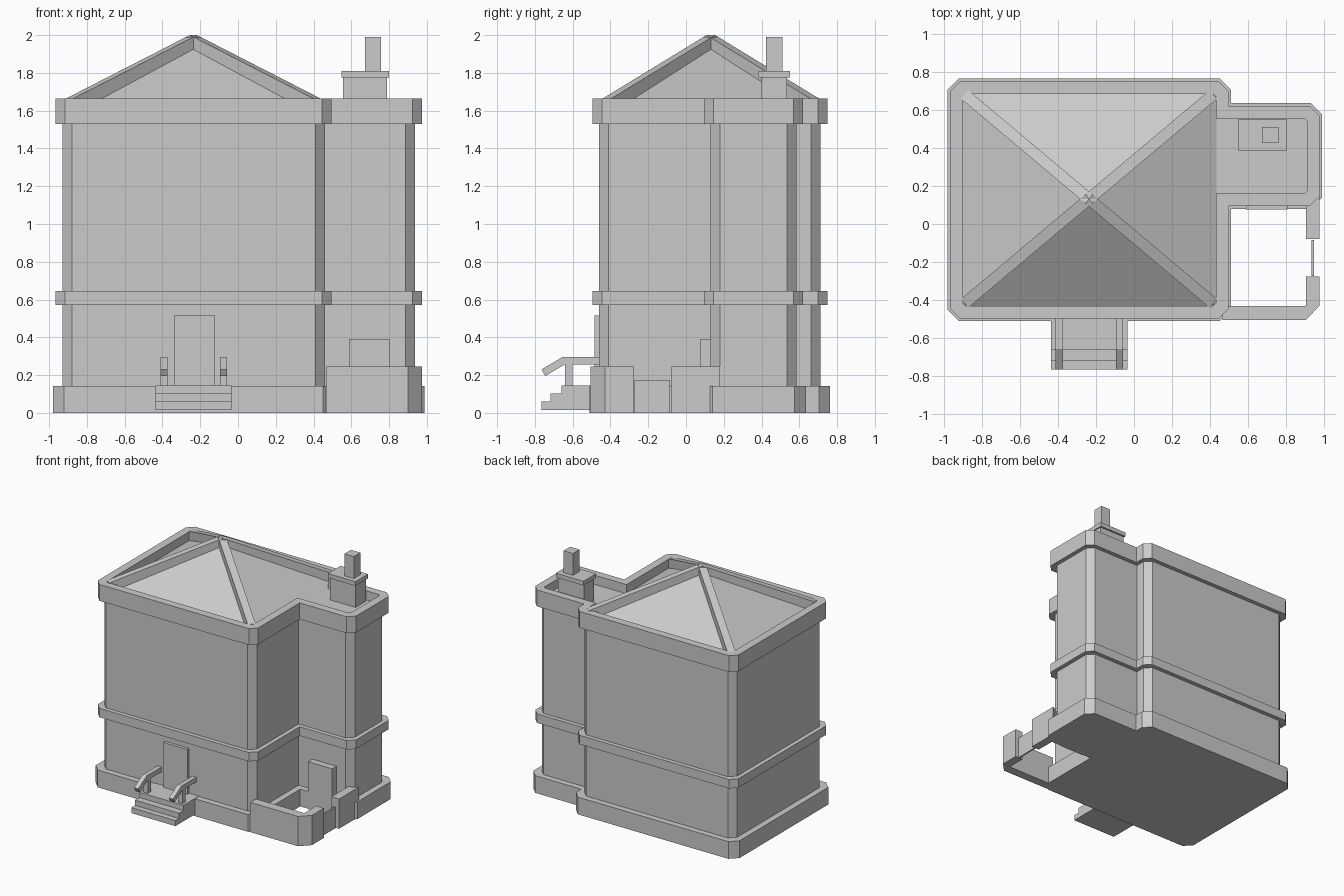
import bpy, bmesh
from mathutils import Vector

cube = bpy.data.objects.get("Cube")
if cube:
    bpy.data.objects.remove(cube, do_unlink=True)

grey = bpy.data.materials.new("plain_grey")
grey.use_nodes = True
grey.diffuse_color = (0.6, 0.6, 0.6, 1)
grey.node_tree.nodes["Principled BSDF"].inputs["Base Color"].default_value = grey.diffuse_color


def finish(name, bm):
    bmesh.ops.recalc_face_normals(bm, faces=bm.faces)
    mesh = bpy.data.meshes.new(name)
    bm.to_mesh(mesh)
    bm.free()
    mesh.materials.append(grey)
    obj = bpy.data.objects.new(name, mesh)
    bpy.context.collection.objects.link(obj)
    return obj


def extrude(name, points, shift):
    """Solid made by pushing a flat polygon along a vector."""
    bm = bmesh.new()
    face = bm.faces.new([bm.verts.new(p) for p in points])
    top = bmesh.ops.extrude_face_region(bm, geom=[face], use_keep_orig=True)
    verts = [g for g in top["geom"] if isinstance(g, bmesh.types.BMVert)]
    bmesh.ops.translate(bm, verts=verts, vec=Vector(shift))
    return finish(name, bm)


def prism(name, outline, z0, z1):
    return extrude(name, [(x, y, z0) for x, y in outline], (0, 0, z1 - z0))


def box(name, x0, x1, y0, y1, z0, z1):
    return prism(name, [(x0, y0), (x1, y0), (x1, y1), (x0, y1)], z0, z1)


def side_profile(name, profile, x0, x1):
    return extrude(name, [(x0, y, z) for y, z in profile], (x1 - x0, 0, 0))


# Plan of the house: main block with a smaller wing on its left
X0, X1, XW = -0.93, 0.46, 0.938
Y0, Y1, YW0, YW1 = -0.46, 0.713, 0.13, 0.585
PLAN = [Vector(p) for p in ((X0, Y0), (X1, Y0), (X1, YW0), (XW, YW0),
                            (XW, YW1), (X1, YW1), (X1, Y1), (X0, Y1))]


def plan(offset, cut=0.05):
    """House plan grown by an offset, with outer corners cut off."""
    out = []
    for i, c in enumerate(PLAN):
        a = (c - PLAN[i - 1]).normalized()
        b = (PLAN[(i + 1) % len(PLAN)] - c).normalized()
        p = c + offset * Vector((a.y + b.y, -a.x - b.x))
        if a.cross(b) > 0:
            out += [p - a * cut, p + b * cut]
        else:
            out.append(p)
    return out


def ring(name, outer, inner, z0, z1):
    bm = bmesh.new()
    loops = [[bm.verts.new((x, y, z)) for x, y in line]
             for line, z in ((outer, z0), (outer, z1), (inner, z1), (inner, z0))]
    n = len(outer)
    for k in range(4):
        a, b = loops[k], loops[(k + 1) % 4]
        for i in range(n):
            j = (i + 1) % n
            bm.faces.new((a[i], a[j], b[j], b[i]))
    return finish(name, bm)


# House body
DECK, EAVE = 1.59, 1.665
prism("plinth", plan(0.05, 0.06), 0, 0.142)
prism("walls", plan(0), 0.142, DECK)
ring("floor_band", plan(0.035), plan(-0.02), 0.572, 0.646)
ring("parapet", plan(0.035), plan(-0.03, 0.015), 1.53, EAVE)

# Pyramid roof sunk inside the parapet
rx0, rx1, ry0, ry1 = X0 + 0.025, X1 - 0.028, Y0 + 0.03, Y1 - 0.02
cx, cy = (rx0 + rx1) / 2, (ry0 + ry1) / 2
corners = [(rx0, ry0), (rx1, ry0), (rx1, ry1), (rx0, ry1)]
bm = bmesh.new()
base = [bm.verts.new((x, y, DECK)) for x, y in corners]
tip = bm.verts.new((cx, cy, 1.95))
bm.faces.new(base)
for i in range(4):
    bm.faces.new((base[i], base[(i + 1) % 4], tip))
finish("roof", bm)

# Hip beams from the corners to the peak
for i, (x, y) in enumerate(corners):
    along = Vector((cx - x, cy - y, 0)).normalized()
    side = Vector((-along.y, along.x, 0)) * 0.03
    foot = Vector((x, y, EAVE)) + along * 0.02
    peak = Vector((cx, cy, 2.0))
    drop = Vector((0, 0, -0.09))
    extrude(f"hip_beam_{i + 1}",
            [p - side for p in (foot, peak, peak + drop, foot + drop)], side * 2)

# Chimney on the wing
box("chimney_base", 0.556, 0.79, 0.4, 0.535, DECK, 1.775)
box("chimney_cap", 0.548, 0.8, 0.385, 0.55, 1.775, 1.81)
box("chimney_stack", 0.672, 0.758, 0.424, 0.51, 1.81, 1.99)

# Front steps and door
side_profile("front_steps",
             [(Y0, 0.015), (-0.765, 0.015), (-0.765, 0.06), (-0.717, 0.06),
              (-0.717, 0.103), (-0.66, 0.103), (-0.66, 0.146), (Y0, 0.146)],
             -0.436, -0.034)
box("front_door", -0.34, -0.122, -0.485, Y0, 0.146, 0.515)

# Handrails, one on each side of the steps
RAIL = [(Y0, 0.295), (-0.655, 0.295), (-0.765, 0.23),
        (-0.745, 0.195), (-0.645, 0.255), (Y0, 0.255)]
for name, x in (("right", -0.411), ("left", -0.095)):
    side_profile(f"{name}_handrail", RAIL, x, x + 0.038)
    box(f"{name}_rail_post", x, x + 0.038, -0.64, -0.6, 0.146, 0.265)

# Yard wall, gate and side door
prism("yard_front_wall",
      [(0.465, -0.505), (0.9, -0.505), (0.974, -0.43), (0.974, -0.276),
       (0.904, -0.276), (0.904, -0.43), (0.465, -0.43)], 0, 0.245)
prism("yard_rear_wall",
      [(0.904, -0.078), (0.974, -0.078), (0.974, 0.18), (0.904, 0.14)], 0, 0.245)
box("yard_gate", 0.933, 0.946, -0.272, -0.084, 0, 0.175)
box("side_door", 0.587, 0.805, 0.075, YW0, 0, 0.39)
